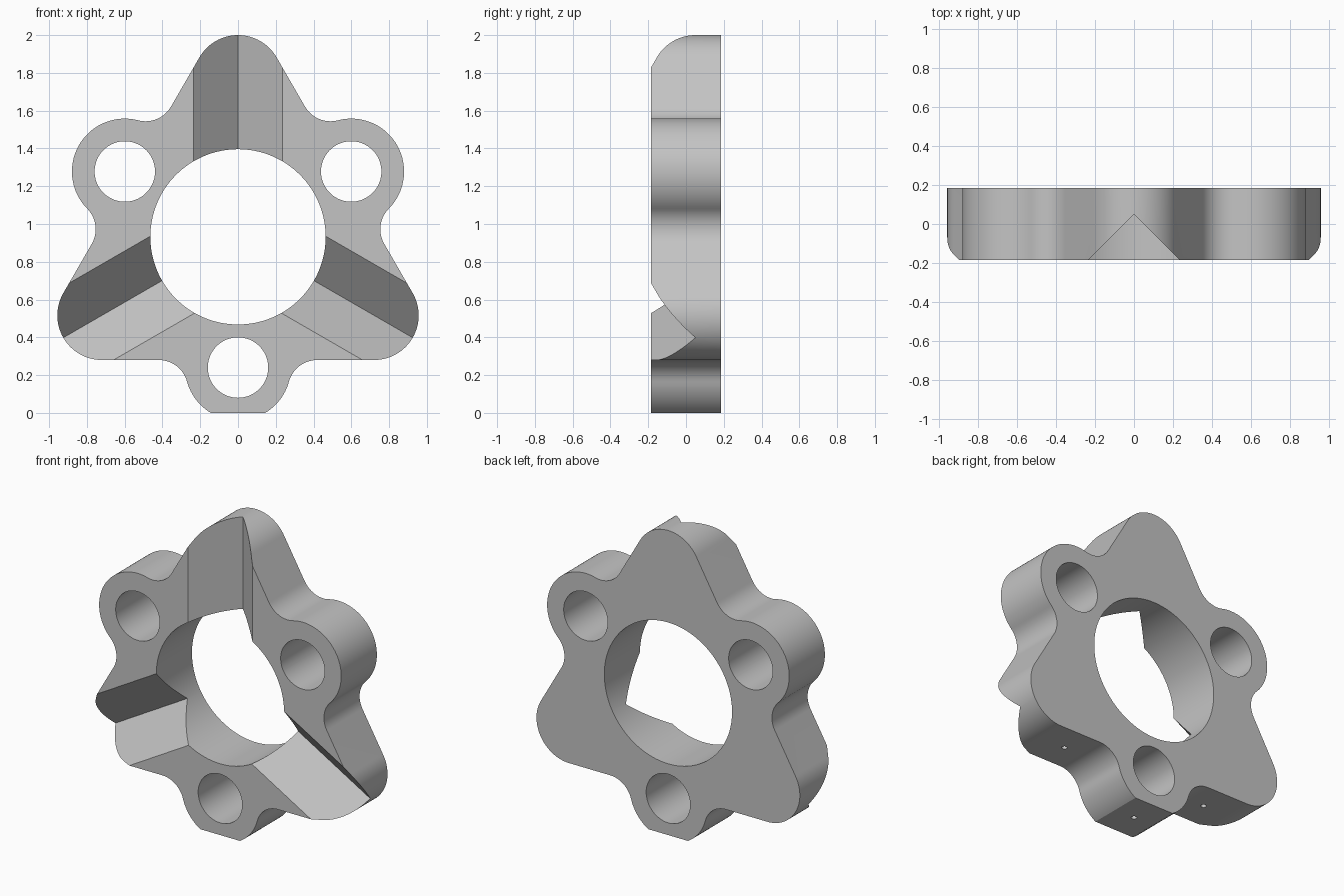
import bpy, bmesh, math
from mathutils import Matrix, Vector

if "Cube" in bpy.data.objects:
    bpy.data.objects.remove(bpy.data.objects["Cube"])

CENTRE = Vector((0, 0, 0.932))
HALF = 0.185            # half the plate thickness
LOBE_DIST, LOBE_R = 0.692, 0.28
ARM_DIST, ARM_R = 0.832, 0.236
FILLET_X, FILLET_R = 0.42, 0.156

grey = bpy.data.materials.new("plain_grey")
grey.use_nodes = True
grey.diffuse_color = (0.55, 0.55, 0.55, 1)
grey.node_tree.nodes["Principled BSDF"].inputs["Base Color"].default_value = grey.diffuse_color


def make_object(name, bm, matrix=Matrix()):
    bmesh.ops.recalc_face_normals(bm, faces=bm.faces)
    mesh = bpy.data.meshes.new(name)
    bm.to_mesh(mesh)
    bm.free()
    mesh.transform(matrix)
    mesh.materials.append(grey)
    obj = bpy.data.objects.new(name, mesh)
    bpy.context.collection.objects.link(obj)
    return obj


def prism(name, points, direction, matrix=Matrix()):
    bm = bmesh.new()
    face = bm.faces.new([bm.verts.new(p) for p in points])
    extruded = bmesh.ops.extrude_face_region(bm, geom=[face])["geom"]
    verts = [v for v in extruded if isinstance(v, bmesh.types.BMVert)]
    bmesh.ops.translate(bm, verts=verts, vec=direction)
    return make_object(name, bm, matrix)


def cylinder(name, radius, depth, matrix, sides=64):
    bm = bmesh.new()
    bmesh.ops.create_cone(bm, cap_ends=True, segments=sides, radius1=radius,
                          radius2=radius, depth=depth)
    return make_object(name, bm, matrix)


def arc(cx, cz, radius, start, end, steps):
    angles = [math.radians(start + (end - start) * i / steps) for i in range(steps + 1)]
    return [Vector((cx + radius * math.cos(a), 0, cz + radius * math.sin(a))) for a in angles]


def turn(i):
    return Matrix.Rotation(math.radians(120 * i), 4, 'Y')


# Outline of one third: arm tip, fillet, bolt lobe, fillet, arm tip
arm_x = ARM_DIST * math.cos(math.radians(30))
arm_z = -ARM_DIST / 2
fillet_z = arm_z - ARM_R - FILLET_R
lean = math.degrees(math.atan2(-LOBE_DIST - fillet_z, FILLET_X))
third = (arc(arm_x, arm_z, ARM_R, -30, -90, 16)
         + arc(FILLET_X, fillet_z, FILLET_R, 90, 180 - lean, 14)
         + arc(0, -LOBE_DIST, LOBE_R, -lean, lean - 180, 40)[1:]
         + arc(-FILLET_X, fillet_z, FILLET_R, lean, 90, 14)[1:]
         + arc(-arm_x, arm_z, ARM_R, -90, -150, 16)[:-1])
outline = [turn(i) @ p for i in range(3) for p in third]
lift = Matrix.Translation(CENTRE)
plate = prism("grooved_plate", [p + Vector((0, -HALF, 0)) for p in outline],
              (0, 2 * HALF, 0), lift)

# Cutters: centre bore, bolt holes, V grooves, flat foot, small pin holes
across = Matrix.Rotation(math.pi / 2, 4, 'X')
cutters = [cylinder("bore_cutter", 0.464, 1, lift @ across, 128)]
groove = [(-0.35, -0.3, 0.2), (0.35, -0.3, 0.2), (0, 0.05, 0.2)]
for i in range(3):
    spin = lift @ turn(i)
    cutters.append(cylinder("bolt_hole_cutter", 0.16, 1,
                            spin @ Matrix.Translation((0, 0, -LOBE_DIST)) @ across))
    cutters.append(prism("groove_cutter", groove, (0, 0, 1.2), spin))
cutters.append(prism("foot_cutter", [(-1, -1, 0), (1, -1, 0), (1, 1, 0), (-1, 1, 0)],
                     (0, 0, -0.5)))
for x, z in ((0, 0), (0.54, 0.28), (-0.54, 0.28)):
    cutters.append(cylinder("pin_hole_cutter", 0.017, 0.1,
                            Matrix.Translation((x, 0, z)), 16))

bpy.context.view_layer.objects.active = plate
for cutter in cutters:
    cutter.hide_render = True
    mod = plate.modifiers.new("cut", 'BOOLEAN')
    mod.operation = 'DIFFERENCE'
    mod.solver = 'EXACT'
    mod.object = cutter
    bpy.ops.object.modifier_apply(modifier=mod.name)
    bpy.data.objects.remove(cutter)

# Smooth the curved walls, keep the cut edges crisp
bpy.ops.object.select_all(action='DESELECT')
plate.select_set(True)
bpy.ops.object.shade_smooth_by_angle(angle=math.radians(25))
